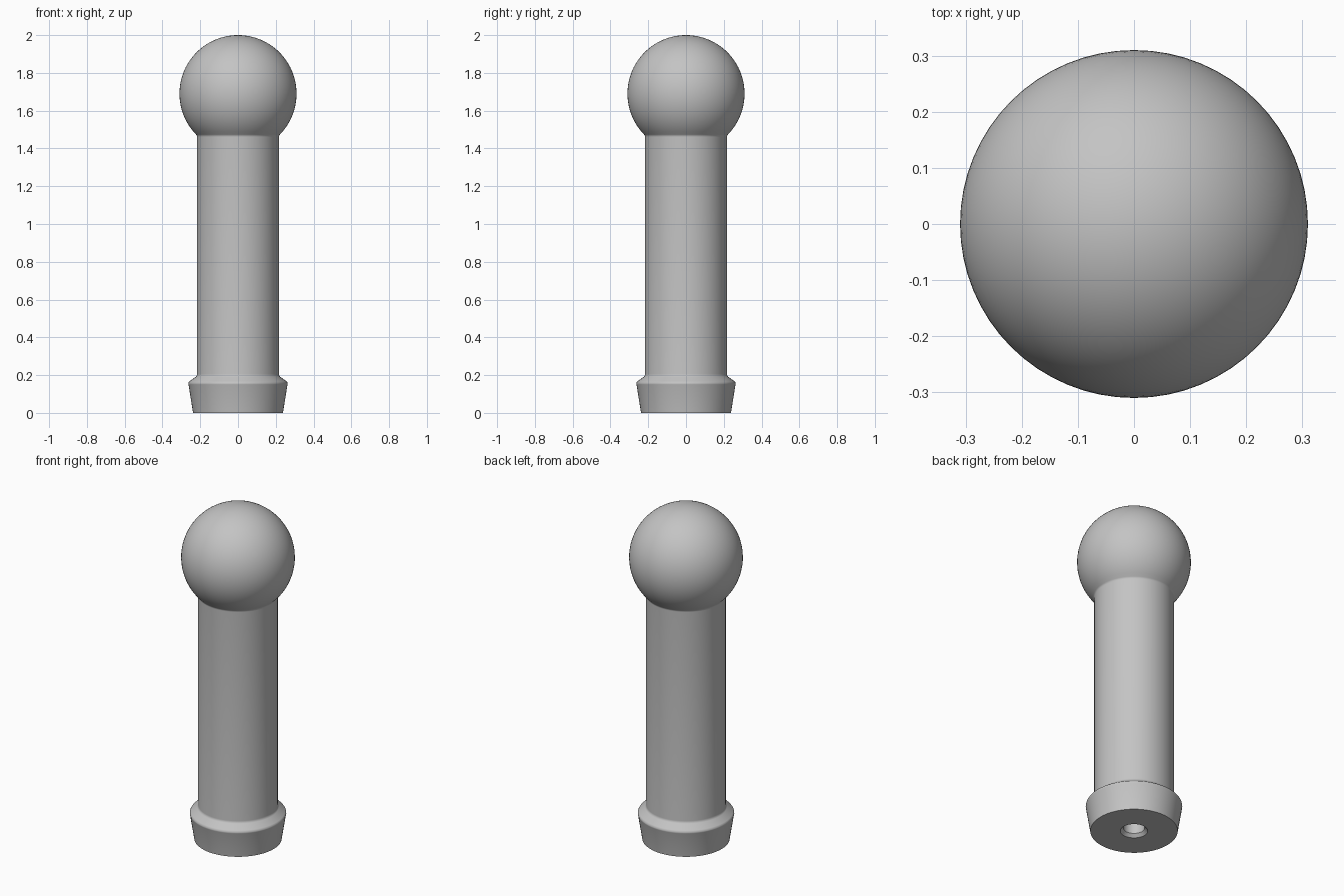
import bpy, bmesh
from math import sin, cos, pi, sqrt, atan2, radians

if "Cube" in bpy.data.objects:
    bpy.data.objects.remove(bpy.data.objects["Cube"])

SEGMENTS = 64
BALL_R, BALL_Z = 0.31, 1.69
SHAFT_R = 0.217
FILLET = 0.02

grey = bpy.data.materials.new("plain grey")
grey.use_nodes = True
colour = (0.55, 0.55, 0.55, 1)
grey.diffuse_color = colour
grey.node_tree.nodes["Principled BSDF"].inputs["Base Color"].default_value = colour


def arc(cx, cz, r, start, end, steps):
    """Points (radius, height) along an arc in the profile plane."""
    angles = [start + (end - start) * i / steps for i in range(steps + 1)]
    return [(cx + r * cos(a), cz + r * sin(a)) for a in angles]


def lathe(name, profile):
    """Revolve a profile that starts and ends on the z axis."""
    bm = bmesh.new()
    verts = [bm.verts.new((r, 0, z)) for r, z in profile]
    edges = [bm.edges.new(pair) for pair in zip(verts, verts[1:])]
    bmesh.ops.spin(bm, geom=verts + edges, cent=(0, 0, 0), axis=(0, 0, 1),
                   angle=2 * pi, steps=SEGMENTS)
    bmesh.ops.remove_doubles(bm, verts=bm.verts, dist=0.0001)
    bmesh.ops.recalc_face_normals(bm, faces=bm.faces)
    mesh = bpy.data.meshes.new(name)
    bm.to_mesh(mesh)
    bm.free()
    mesh.materials.append(grey)
    obj = bpy.data.objects.new(name, mesh)
    bpy.context.collection.objects.link(obj)
    bpy.ops.object.select_all(action='DESELECT')
    obj.select_set(True)
    bpy.context.view_layer.objects.active = obj
    bpy.ops.object.shade_smooth_by_angle(angle=radians(35))
    return obj


# Blind hole in the underside, with a chamfered mouth
hole = [(0, 0.5), (0.058, 0.5), (0.058, 0.018), (0.075, 0)]

# Flared foot with a rounded shoulder running into the shaft
foot = [(0.238, 0), (0.262, 0.15)]
shoulder = arc(0.243, 0.153, 0.02, 0, pi / 4, 5)
foot_top = arc(SHAFT_R + 0.02, 0.206, 0.02, 5 * pi / 4, pi, 4)

# Small fillet blending the shaft into the ball
fillet_x = SHAFT_R + FILLET
fillet_drop = sqrt((BALL_R + FILLET) ** 2 - fillet_x ** 2)
slope = atan2(-fillet_drop, fillet_x)
neck = arc(fillet_x, BALL_Z - fillet_drop, FILLET, pi, slope + pi, 5)

# Ball head, closing on the axis
ball = arc(0, BALL_Z, BALL_R, slope, pi / 2, 36)[1:]
ball[-1] = (0, BALL_Z + BALL_R)

lathe("ball_headed_peg", hole + foot + shoulder + foot_top + neck + ball)
